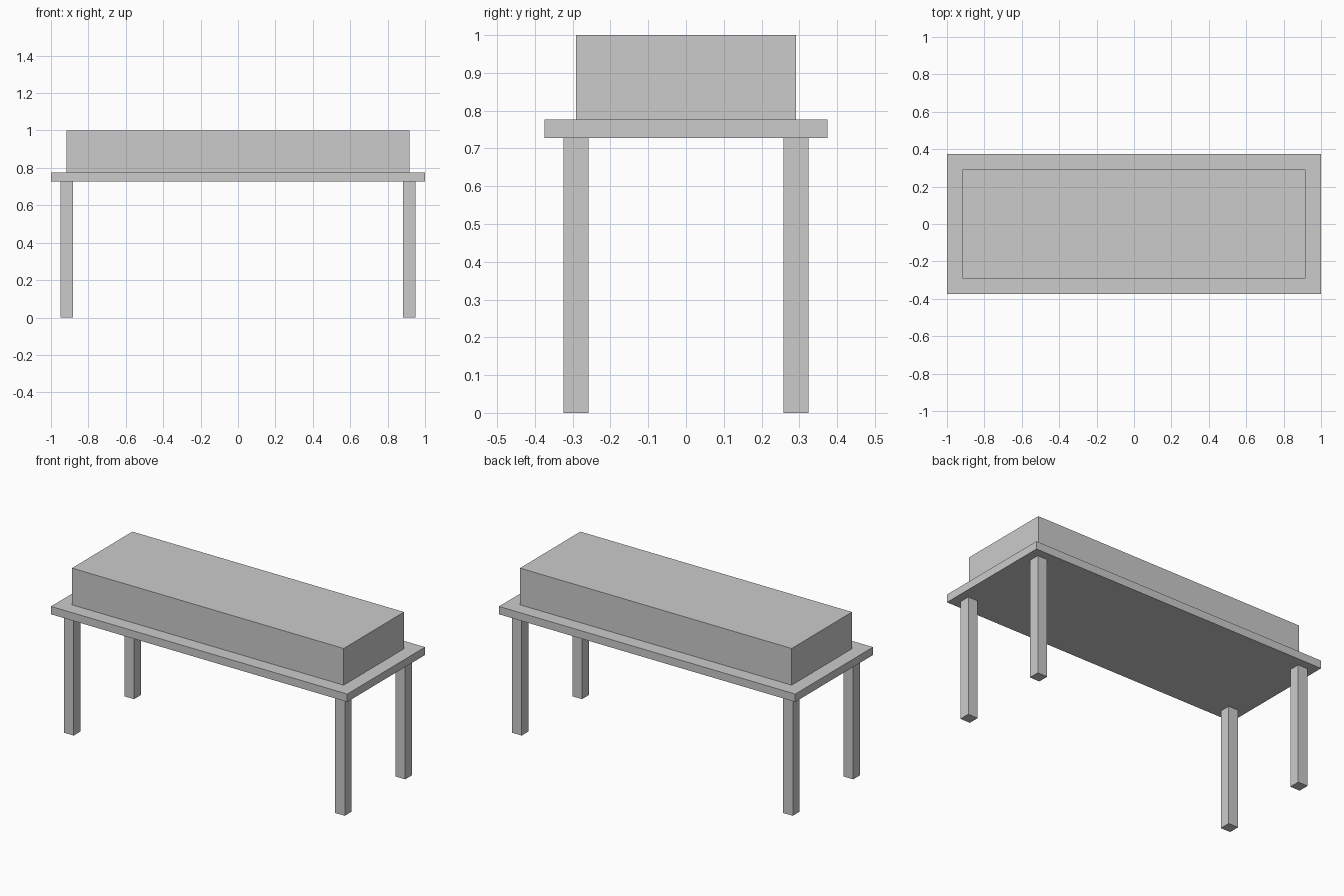
import bpy

# Remove the default object
cube = bpy.data.objects.get("Cube")
if cube:
    bpy.data.objects.remove(cube, do_unlink=True)

# Single plain grey
GREY = (0.6, 0.6, 0.6, 1.0)
grey = bpy.data.materials.new("light_grey")
grey.use_nodes = True
grey.diffuse_color = GREY
bsdf = next(n for n in grey.node_tree.nodes if n.type == "BSDF_PRINCIPLED")
bsdf.inputs["Base Color"].default_value = GREY


def box(name, x, y, width, depth, bottom, top):
    """Flat-shaded block centred on x, y between two heights."""
    bpy.ops.mesh.primitive_cube_add(size=1, location=(x, y, (bottom + top) / 2))
    ob = bpy.context.object
    ob.name = name
    ob.scale = (width, depth, top - bottom)
    bpy.ops.object.transform_apply(location=False, rotation=False, scale=True)
    ob.data.materials.append(grey)
    return ob


SLAB_BOTTOM, SLAB_TOP = 0.728, 0.776
LEG_X, LEG_Y, LEG_SIZE = 0.915, 0.291, 0.066

# Table top and the long block resting on it
box("table_top", 0, 0, 2.0, 0.75, SLAB_BOTTOM, SLAB_TOP)
box("upper_block", 0, 0, 1.834, 0.582, SLAB_TOP, 1.0)

# Four square legs
for side, sx in (("left", 1), ("right", -1)):
    for end, sy in (("front", -1), ("back", 1)):
        box(f"{end}_{side}_leg", sx * LEG_X, sy * LEG_Y,
            LEG_SIZE, LEG_SIZE, 0, SLAB_BOTTOM)
